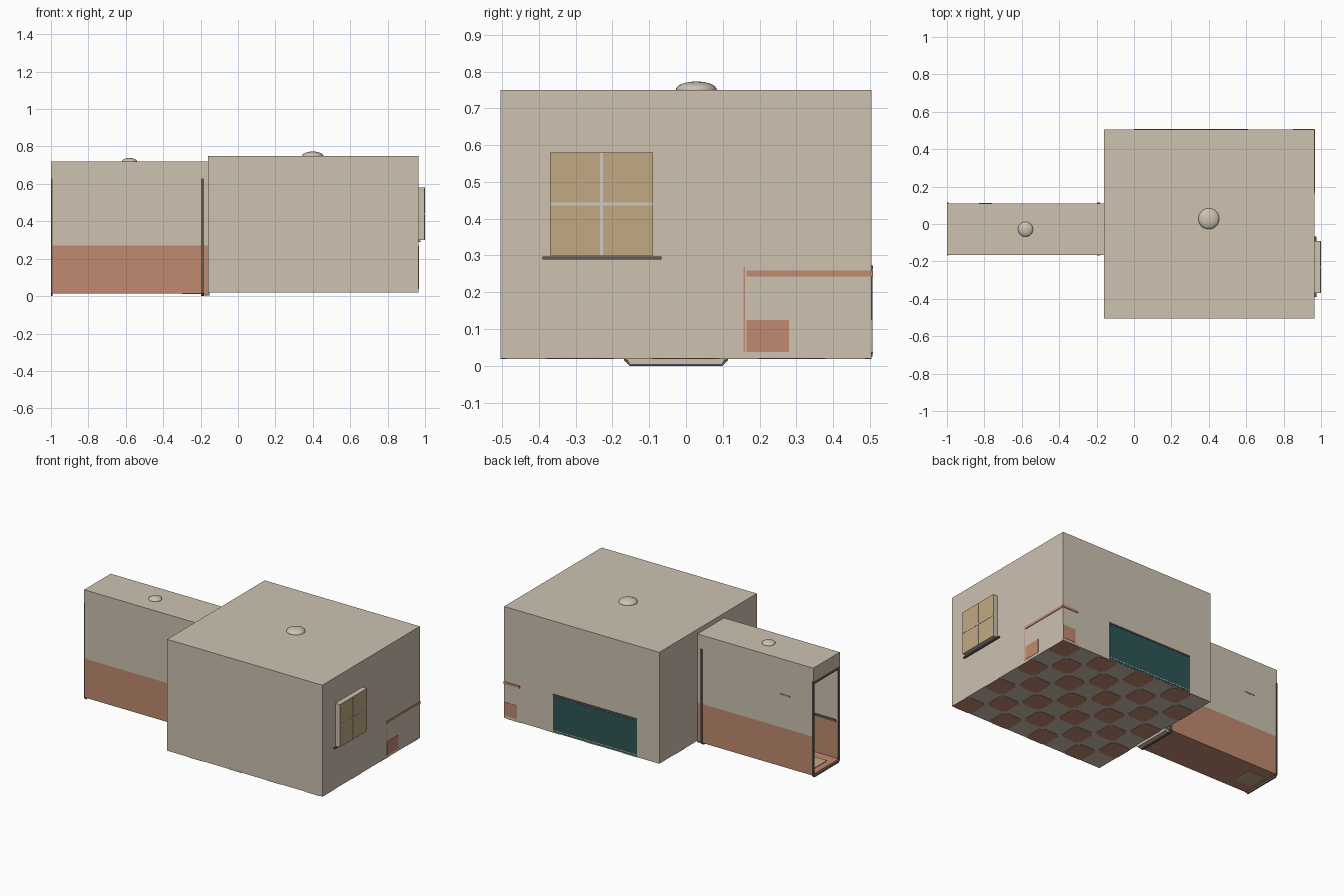
import bpy
import bmesh
from mathutils import Vector

if "Cube" in bpy.data.objects:
    bpy.data.objects.remove(bpy.data.objects["Cube"])


def material(name, r, g, b):
    m = bpy.data.materials.new(name)
    m.use_nodes = True
    m.diffuse_color = (r, g, b, 1)
    m.node_tree.nodes["Principled BSDF"].inputs["Base Color"].default_value = (r, g, b, 1)
    return m


BEIGE = material("beige plaster", .61, .54, .44)
CLAY = material("terracotta", .53, .255, .16)
TAN = material("warm tan", .54, .40, .23)
TEAL = material("deep teal", .027, .09, .09)
TAUPE = material("dark taupe", .12, .10, .085)
PALE = material("pale trim", .63, .59, .53)


def finish(name, bm, mat):
    bmesh.ops.recalc_face_normals(bm, faces=bm.faces)
    mesh = bpy.data.meshes.new(name)
    bm.to_mesh(mesh)
    bm.free()
    mesh.materials.append(mat)
    ob = bpy.data.objects.new(name, mesh)
    bpy.context.collection.objects.link(ob)
    return ob


def add_box(bm, x, y, z):
    verts = bmesh.ops.create_cube(bm, size=1)["verts"]
    for v in verts:
        v.co = Vector(sum(r) / 2 + c * (r[1] - r[0]) for c, r in zip(v.co, (x, y, z)))


def box(name, x, y, z, mat):
    bm = bmesh.new()
    add_box(bm, x, y, z)
    return finish(name, bm, mat)


def add_prism(bm, points, offset):
    face = bm.faces.new([bm.verts.new(p) for p in points])
    new = bmesh.ops.extrude_face_region(bm, geom=[face])["geom"]
    for v in new:
        if isinstance(v, bmesh.types.BMVert):
            v.co += Vector(offset)


# Main extents
RX0, RX1, RY, Z0, RZ = -.16, .965, .505, .02, .75
CX0, CY0, CY1, CZ = -1, -.165, .11, .72
T, DOOR, RAIL = .01, .62, .27

# Room shell with a doorway on its right-hand wall
box("room_ceiling", (RX0, RX1), (-RY, RY), (RZ - T, RZ), BEIGE)
box("room_floor", (RX0, RX1), (-RY, RY), (Z0, Z0 + T), BEIGE)
box("room_front_wall", (RX0, RX1), (-RY, -RY + T), (Z0, RZ), BEIGE)
box("room_back_wall", (RX0, RX1), (RY - T, RY), (Z0, RZ), BEIGE)
box("room_window_wall", (RX1 - T, RX1), (-RY, RY), (Z0, RZ), BEIGE)
box("doorway_wall_front", (RX0, RX0 + T), (-RY, CY0 + T), (Z0, RZ), BEIGE)
box("doorway_wall_back", (RX0, RX0 + T), (CY1 - T, RY), (Z0, RZ), BEIGE)
box("doorway_wall_top", (RX0, RX0 + T), (CY0, CY1), (DOOR, RZ), BEIGE)

# Chequered floor tiles with clipped corners
NX, NY = 8, 7
DX, DY = (RX1 - RX0) / NX, 2 * RY / NY
bm = bmesh.new()
for i in range(NX):
    for j in range(NY):
        if (i + j) % 2:
            cx, cy = RX0 + (i + .5) * DX, -RY + (j + .5) * DY
            a, b = .5, .36
            corners = [(a, b), (b, a), (-b, a), (-a, b), (-a, -b), (-b, -a), (b, -a), (a, -b)]
            add_prism(bm, [(cx + u * DX, cy + v * DY, Z0 - .002) for u, v in corners],
                      (0, 0, T + .004))
finish("floor_tiles", bm, CLAY)

# Passage shell, two-tone side walls
box("passage_ceiling", (CX0, RX0), (CY0, CY1), (CZ - T, CZ), BEIGE)
box("passage_floor", (CX0, RX0), (CY0, CY1), (.015, .025), CLAY)
box("passage_lintel", (CX0, CX0 + T), (CY0, CY1), (DOOR, CZ), BEIGE)
for side, y, inward in (("front", CY0, 1), ("back", CY1, -1)):
    span = tuple(sorted((y, y + T * inward)))
    trim = tuple(sorted((y + T * inward, y + 1.5 * T * inward)))
    box("passage_lower_wall_" + side, (CX0, RX0), span, (.015, RAIL), CLAY)
    box("passage_upper_wall_" + side, (CX0, RX0), span, (RAIL, CZ), BEIGE)
    box("passage_rail_" + side, (CX0 + .02, RX0), trim, (RAIL - .008, RAIL + .008), TAUPE)
box("door_mat", (-.96, -.84), (-.09, .04), (.0135, .029), TAN)
box("wall_hook_rail", (-.83, -.76), (CY1, CY1 + .002), (.482, .492), CLAY)
box("threshold_strip", (-.3, RX0), (-.09, -.08), (.012, .016), PALE)


# Door frames: clipped bottom corners, hollow loop given depth
def outline(x, inset):
    y0, y1, z0, z1, c = CY0 - .004 + inset, CY1 + .004 - inset, inset, .63 - inset, .015
    return [(x, y0 + c, z0), (x, y1 - c, z0), (x, y1, z0 + c), (x, y1, z1),
            (x, y0, z1), (x, y0, z0 + c)]


def door_frame(name, x, depth):
    bm = bmesh.new()
    rings = [[bm.verts.new(p) for p in outline(px, inset)]
             for px, inset in ((x, 0), (x + depth, 0), (x + depth, .018), (x, .018))]
    for k in range(4):
        a, b = rings[k], rings[(k + 1) % 4]
        for i in range(len(a)):
            j = (i + 1) % len(a)
            bm.faces.new((a[i], a[j], b[j], b[i]))
    finish(name, bm, TAUPE)


door_frame("entrance_frame", CX0, .008)
door_frame("inner_door_frame", -.197, .014)

# Sloped threshold under the doorway
bm = bmesh.new()
sill = [(-.182, CY0, .024), (-.182, CY0 + .013, .003), (-.182, CY1 - .013, .003), (-.182, CY1, .024)]
add_prism(bm, sill, (.03, 0, 0))
finish("doorway_threshold", bm, BEIGE)

# Window box, panes, bars and sill
WY0, WY1, WZ0, WZ1 = -.37, -.09, .30, .58
WY, WZ = (WY0 + WY1) / 2, (WZ0 + WZ1) / 2
box("window_box", (RX1, .996), (WY0, WY1), (WZ0, WZ1), BEIGE)
box("window_panes", (.996, .998), (WY0, WY1), (WZ0, WZ1), TAN)
box("window_panes_inside", (RX1 - T - .003, RX1 - T), (WY0, WY1), (WZ0, WZ1), TAN)
box("window_bar_upright", (.998, 1), (WY - .004, WY + .004), (WZ0, WZ1), PALE)
box("window_bar_cross", (.998, 1), (WY0, WY1), (WZ - .004, WZ + .004), PALE)
box("window_sill", (RX1, .977), (-.39, -.067), (.289, .297), TAUPE)

# Painted panels and rails on the outer walls
OUT = .002
box("teal_panel", (0, .61), (RY, RY + OUT), (.025, .26), TEAL)
box("teal_panel_rail", (0, .61), (RY, RY + .004), (.262, .272), TAUPE)
box("teal_panel_skirting", (0, .61), (RY, RY + .003), (.034, .038), PALE)
box("side_rail", (RX1, RX1 + .004), (.165, RY), (.243, .259), CLAY)
box("side_panel", (RX1, RX1 + OUT), (.165, .28), (.037, .125), CLAY)
box("side_post", (RX1, RX1 + OUT), (.157, .161), (.037, .268), CLAY)
box("back_rail", (.85, RX1), (RY, RY + .004), (.243, .259), CLAY)
box("back_panel", (.87, RX1), (RY, RY + OUT), (.037, .125), CLAY)


# Ceiling lamps showing as shallow domes above the roofs
def lamp(name, x, y, z, radius, rise):
    bm = bmesh.new()
    bmesh.ops.create_uvsphere(bm, u_segments=32, v_segments=16, radius=1)
    for v in bm.verts:
        v.co = Vector((x + v.co.x * radius, y + v.co.y * radius, z + v.co.z * rise))
    for f in bm.faces:
        f.smooth = True
    finish(name, bm, BEIGE)


lamp("room_lamp", .4, .028, RZ, .056, .023)
lamp("passage_lamp", -.58, -.028, CZ, .04, .018)
